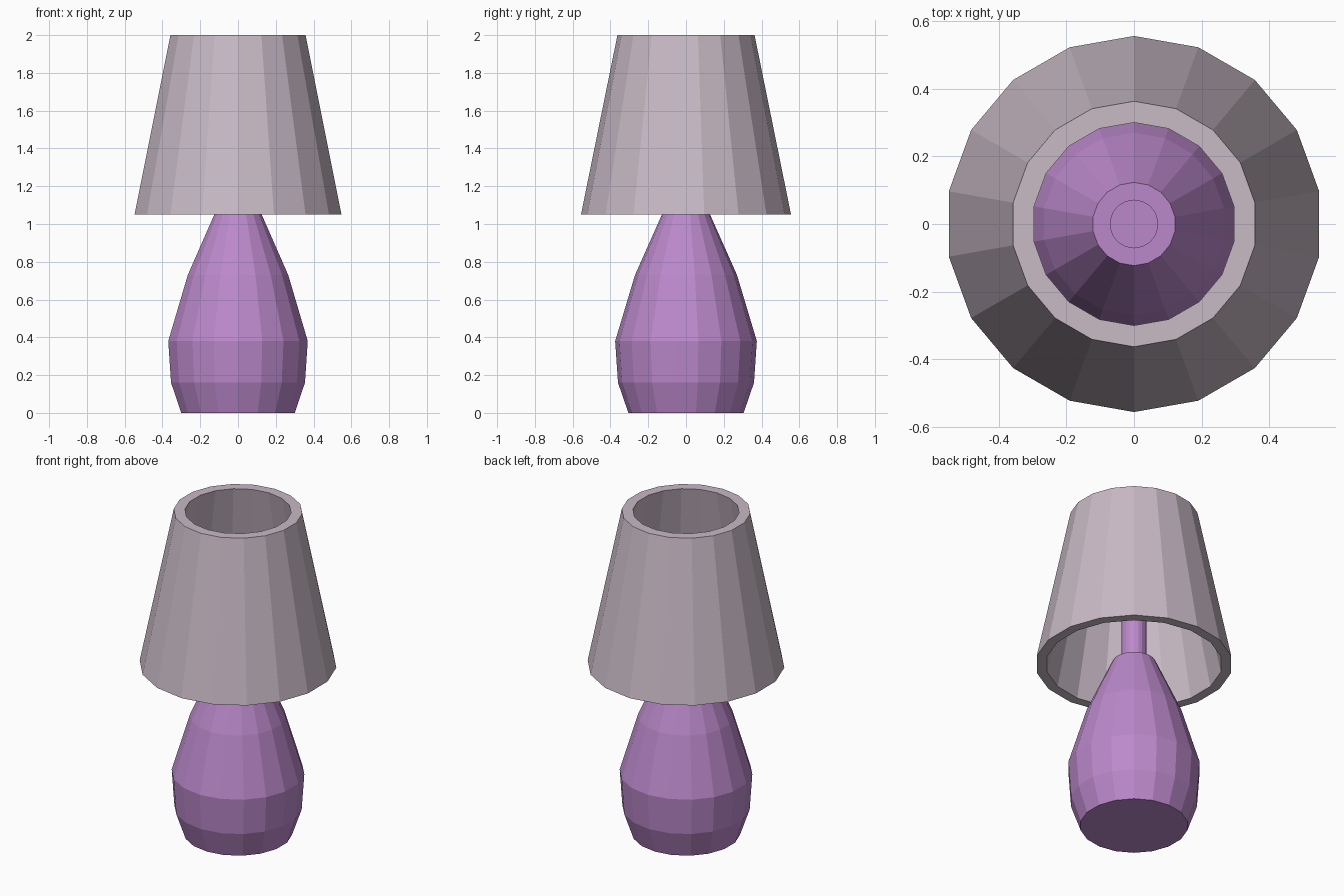
import bpy
import bmesh
from math import cos, sin, pi

if "Cube" in bpy.data.objects:
    bpy.data.objects.remove(bpy.data.objects["Cube"])

SIDES = 18


def material(name, rgb):
    mat = bpy.data.materials.new(name)
    mat.diffuse_color = (*rgb, 1)
    mat.use_nodes = True
    mat.node_tree.nodes["Principled BSDF"].inputs["Base Color"].default_value = mat.diffuse_color
    return mat


def lathe(name, profile, mat, closed=False):
    """Revolve (radius, z) points; closed joins last ring to first, else ends are capped."""
    bm = bmesh.new()
    rings = [[bm.verts.new((r * cos(pi / 2 + 2 * pi * i / SIDES),
                            r * sin(pi / 2 + 2 * pi * i / SIDES), z))
              for i in range(SIDES)] for r, z in profile]
    pairs = list(zip(rings, rings[1:]))
    if closed:
        pairs.append((rings[-1], rings[0]))
    else:
        bm.faces.new(rings[0])
        bm.faces.new(rings[-1])
    for a, b in pairs:
        for i in range(SIDES):
            j = (i + 1) % SIDES
            bm.faces.new((a[i], a[j], b[j], b[i]))
    bmesh.ops.recalc_face_normals(bm, faces=bm.faces)
    mesh = bpy.data.meshes.new(name)
    bm.to_mesh(mesh)
    bm.free()
    mesh.materials.append(mat)
    obj = bpy.data.objects.new(name, mesh)
    bpy.context.collection.objects.link(obj)
    return obj


purple = material("purple", (0.50, 0.25, 0.60))
fabric = material("pale_fabric", (0.58, 0.49, 0.56))

# Faceted vase body with a narrow stem rising from its flat top
lathe("lamp_base", [(0.305, 0), (0.36, 0.16), (0.375, 0.38), (0.27, 0.73),
                    (0.123, 1.06), (0.072, 1.06), (0.072, 1.53)], purple)

# Open tapered shade with wall thickness
lathe("lamp_shade", [(0.556, 1.05), (0.363, 2.0), (0.30, 2.0), (0.497, 1.05)],
      fabric, closed=True)
